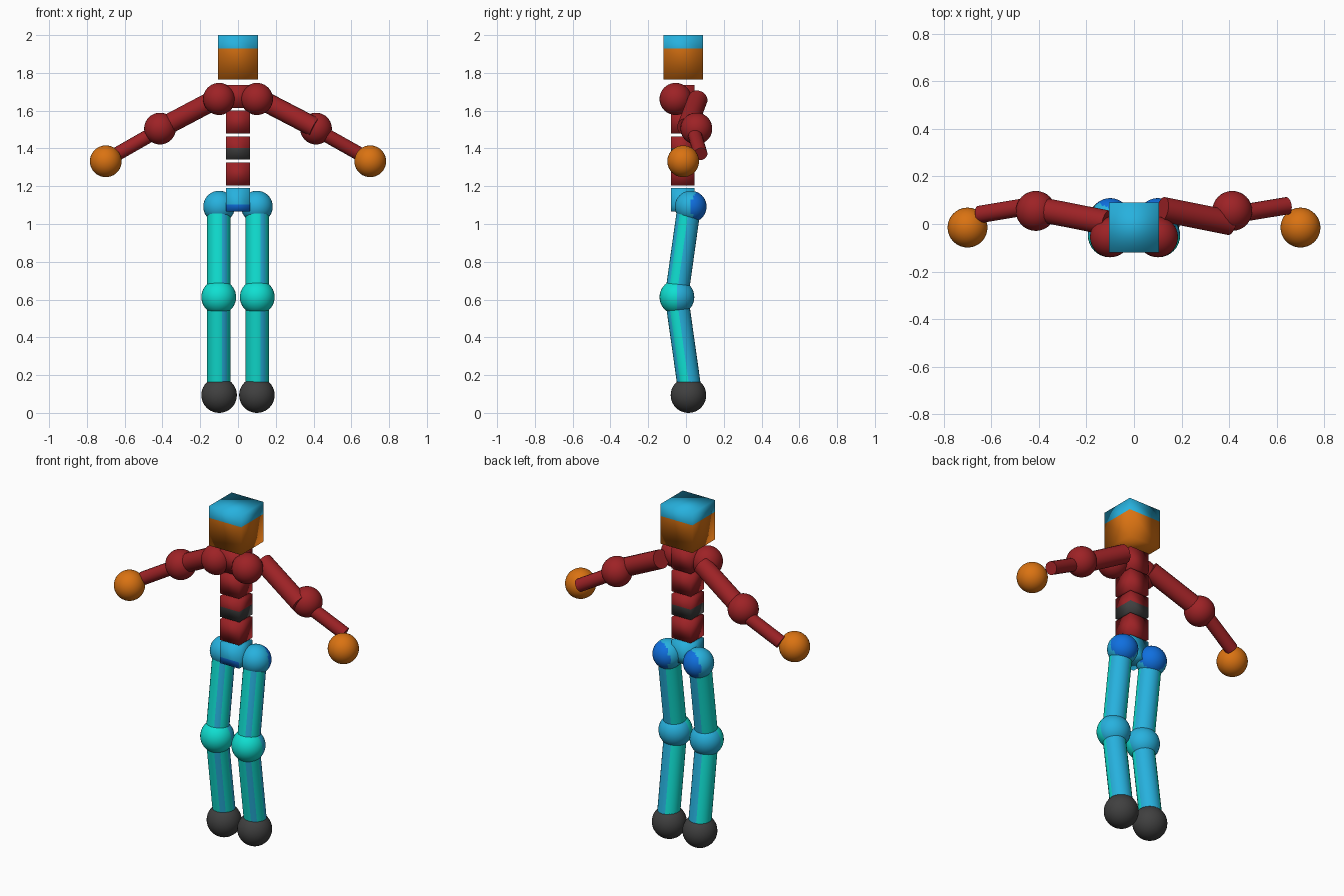
import bpy, bmesh, math
from mathutils import Vector

if "Cube" in bpy.data.objects:
    bpy.data.objects.remove(bpy.data.objects["Cube"])


def material(name, rgb):
    m = bpy.data.materials.new(name)
    m.diffuse_color = (*rgb, 1)
    m.use_nodes = True
    m.node_tree.nodes["Principled BSDF"].inputs["Base Color"].default_value = m.diffuse_color
    return m


BLUE = material("light_blue", (0.020, 0.44, 0.73))
TEAL = material("teal", (0.005, 0.74, 0.64))
ORANGE = material("orange", (0.70, 0.17, 0.006))
RED = material("dark_red", (0.34, 0.016, 0.019))
GREY = material("dark_grey", (0.051, 0.051, 0.051))
ROYAL = material("royal_blue", (0.005, 0.16, 0.74))


def finish(bm, name, loc, mats, rule=None, sharp=False):
    """Colour faces by a rule on (centre, normal) and make the object."""
    bm.normal_update()
    for f in bm.faces:
        f.smooth = True
        if rule:
            f.material_index = int(rule(f.calc_center_median(), f.normal))
    mesh = bpy.data.meshes.new(name)
    bm.to_mesh(mesh)
    bm.free()
    for m in mats:
        mesh.materials.append(m)
    obj = bpy.data.objects.new(name, mesh)
    obj.location = loc
    bpy.context.collection.objects.link(obj)
    if sharp:
        bpy.ops.object.select_all(action='DESELECT')
        obj.select_set(True)
        bpy.context.view_layer.objects.active = obj
        bpy.ops.object.shade_smooth_by_angle(angle=math.radians(40))
    return obj


def box(name, loc, size, mats, cut=None, rule=None):
    """Softly shaded block, optionally cut at a local height."""
    bm = bmesh.new()
    bmesh.ops.create_cube(bm, size=1)
    bmesh.ops.scale(bm, vec=size, verts=bm.verts)
    if cut is not None:
        bmesh.ops.bisect_plane(bm, geom=bm.verts[:] + bm.edges[:] + bm.faces[:],
                               plane_co=(0, 0, cut), plane_no=(0, 0, 1))
    return finish(bm, name, loc, mats, rule)


def ball(name, loc, r, mats, rule=None):
    bm = bmesh.new()
    bmesh.ops.create_uvsphere(bm, u_segments=32, v_segments=20, radius=r)
    return finish(bm, name, loc, mats, rule)


def limb(name, a, b, r, mats, rule=None, sides=24):
    """Capped cylinder between two points."""
    a, b = Vector(a), Vector(b)
    bm = bmesh.new()
    bmesh.ops.create_cone(bm, cap_ends=True, segments=sides, radius1=r,
                          radius2=r, depth=(b - a).length)
    rot = Vector((0, 0, 1)).rotation_difference(b - a).to_matrix()
    bmesh.ops.rotate(bm, cent=(0, 0, 0), matrix=rot, verts=bm.verts)
    return finish(bm, name, (a + b) / 2, mats, rule, sharp=True)


def stripe(c, n):
    """Blue bands running down the leg, by direction around it."""
    if abs(n.z) > 0.7:
        return 1
    ang = math.degrees(math.atan2(n.x, -n.y)) % 360
    return 15 < ang < 45 or 88 < ang < 190


# Head with a blue cap band
box("head", (0, -0.015, 1.883), (0.21, 0.21, 0.234), [ORANGE, BLUE],
    cut=0.047, rule=lambda c, n: c.z > 0.047)

# Spine blocks, belt and pelvis
S = (0.126, 0.124, 0.123)
for name, z in (("neck_block", 1.675), ("chest_block", 1.54), ("lower_block", 1.265)):
    box(name, (0, -0.017, z), S, [RED])
box("belt_block", (0, -0.017, 1.402), S, [RED, GREY], cut=0,
    rule=lambda c, n: c.z < 0)
box("pelvis", (0, -0.017, 1.128), S, [BLUE, ROYAL], cut=-0.025,
    rule=lambda c, n: c.z < -0.025 and n.y < -0.5)

# Joints, hands, feet and legs on both sides
for side, s in (("left", -1), ("right", 1)):
    ball(f"{side}_shoulder", (0.10 * s, -0.055, 1.662), 0.085, [RED])
    ball(f"{side}_elbow", (0.413 * s, 0.055, 1.505), 0.084, [RED])
    ball(f"{side}_hand", (0.70 * s, -0.015, 1.332), 0.084, [ORANGE])
    ball(f"{side}_hip", (0.10 * s, 0.025, 1.092), 0.084, [BLUE, ROYAL],
         rule=lambda c, n: 0.4 * n.x + 0.9 * n.y > 0.42)
    ball(f"{side}_knee", (0.102 * s, -0.048, 0.613), 0.092, [TEAL, BLUE],
         rule=lambda c, n: n.y > 0)
    ball(f"{side}_foot", (0.10 * s, 0.013, 0.094), 0.094, [GREY])
    limb(f"{side}_thigh", (0.102 * s, 0.015, 1.08), (0.102 * s, -0.048, 0.63),
         0.062, [TEAL, BLUE], stripe)
    limb(f"{side}_shin", (0.102 * s, -0.048, 0.60), (0.102 * s, 0.017, 0.14),
         0.062, [TEAL, BLUE], stripe)

# Arms: both share one forward-back slant, so they are not mirrored
limb("left_upper_arm", (-0.11, 0.005, 1.665), (-0.40, 0.062, 1.512), 0.053, [RED], sides=16)
limb("right_upper_arm", (0.12, 0.062, 1.66), (0.405, 0.005, 1.512), 0.053, [RED], sides=16)
limb("left_forearm", (-0.41, 0.080, 1.502), (-0.65, 0.040, 1.365), 0.037, [RED], sides=16)
limb("right_forearm", (0.41, 0.038, 1.502), (0.645, 0.077, 1.37), 0.037, [RED], sides=16)
